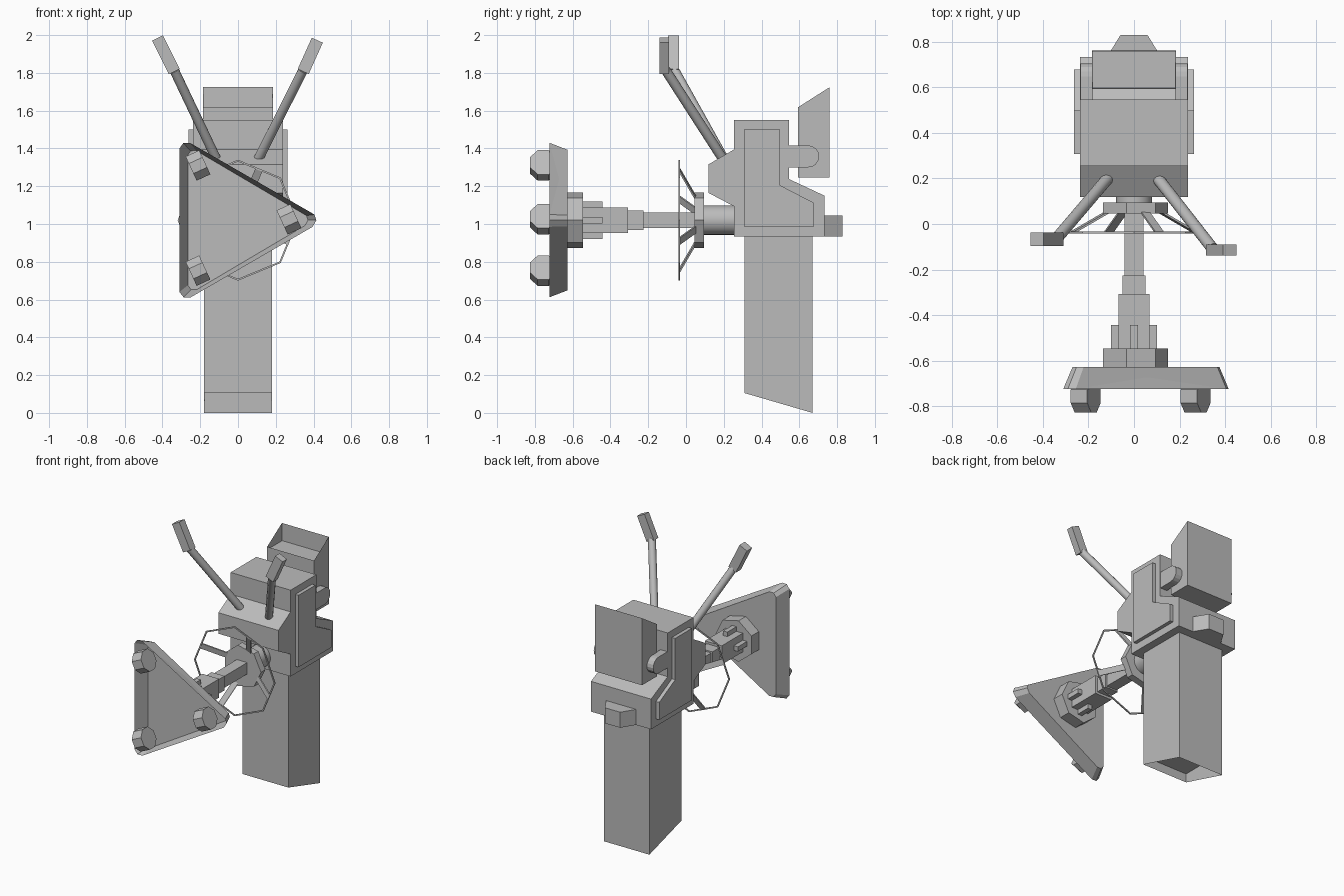
import bpy, bmesh, math
from mathutils import Vector, Matrix

if "Cube" in bpy.data.objects:
    bpy.data.objects.remove(bpy.data.objects["Cube"])

grey = bpy.data.materials.new("plain_grey")
grey.diffuse_color = (0.5, 0.5, 0.5, 1)
grey.use_nodes = True
grey.node_tree.nodes["Principled BSDF"].inputs["Base Color"].default_value = grey.diffuse_color
CZ = 1.02  # height of the dish axis


def finish(name, bm, smooth=False):
    bmesh.ops.recalc_face_normals(bm, faces=bm.faces)
    me = bpy.data.meshes.new(name)
    bm.to_mesh(me)
    bm.free()
    me.materials.append(grey)
    ob = bpy.data.objects.new(name, me)
    bpy.context.collection.objects.link(ob)
    if smooth:
        bpy.context.view_layer.objects.active = ob
        ob.select_set(True)
        bpy.ops.object.shade_smooth_by_angle(angle=math.radians(50))
        ob.select_set(False)
    return ob


def loft(bm, a, b):
    """Closed solid between two matching rings; returns the first cap."""
    va, vb = [[bm.verts.new(p) for p in ring] for ring in (a, b)]
    cap = bm.faces.new(va)
    bm.faces.new(vb[::-1])
    n = len(va)
    for i in range(n):
        j = (i + 1) % n
        bm.faces.new((va[i], vb[i], vb[j], va[j]))
    return cap


def prism_x(name, profile, x0, x1):
    """Side profile (y, z) extruded along x."""
    bm = bmesh.new()
    loft(bm, [(x0, y, z) for y, z in profile], [(x1, y, z) for y, z in profile])
    return finish(name, bm)


def box(name, x0, x1, y0, y1, z0, z1):
    return prism_x(name, [(y0, z0), (y1, z0), (y1, z1), (y0, z1)], x0, x1)


def rod(name, p, q, r, sides, smooth=False, start=0.0):
    """Regular prism from p to q."""
    p, q = Vector(p), Vector(q)
    d = (q - p).normalized()
    side = Vector((0, 0, 1)).cross(d).normalized()
    up = d.cross(side)
    offs = [r * (side * math.cos(t) + up * math.sin(t))
            for t in (start + 2 * math.pi * i / sides for i in range(sides))]
    bm = bmesh.new()
    loft(bm, [p + o for o in offs], [q + o for o in offs])
    return finish(name, bm, smooth)


def open_box(name, hx, y0, y1, z_front, z_back, z_closed, z_floor):
    """Box with a slanted open end and a level floor inside it."""
    bm = bmesh.new()
    xy = [(-hx, y0), (hx, y0), (hx, y1), (-hx, y1)]
    cap = loft(bm, [(x, y, z_front if y == y0 else z_back) for x, y in xy],
               [(x, y, z_closed) for x, y in xy])
    bmesh.ops.recalc_face_normals(bm, faces=bm.faces)
    bmesh.ops.inset_region(bm, faces=[cap], thickness=0.005)
    for v in cap.verts:
        v.co.z = z_floor
    finish(name, bm)


# Column and rear hood
open_box("column", 0.18, 0.31, 0.67, 0.105, 0.0, 0.935, 0.165)
open_box("rear_hood", 0.185, 0.593, 0.76, 1.618, 1.724, 1.245, 1.60)

# Main body with raised side panels
prism_x("body", [(0.255, 0.934), (0.733, 0.934), (0.733, 1.15), (0.545, 1.238),
                 (0.545, 1.55), (0.255, 1.55), (0.255, 1.395), (0.118, 1.315),
                 (0.118, 1.165), (0.255, 1.093)], -0.237, 0.237)
panel = [(0.308, 0.987), (0.677, 0.987), (0.677, 1.112), (0.498, 1.205),
         (0.498, 1.50), (0.308, 1.50)]
for side, s in (("left", -1), ("right", 1)):
    prism_x(side + "_panel", panel, s * 0.23, s * 0.263)
    # Rounded hinge arm holding the hood
    arm = [(0.54, 1.30), (0.54, 1.416)]
    arm += [(0.647 + 0.058 * math.sin(t), 1.358 + 0.058 * math.cos(t))
            for t in (math.pi * i / 8 for i in range(9))]
    prism_x(side + "_hinge_arm", arm, s * 0.18, s * 0.235)

# Tapered rear latch
bm = bmesh.new()
latch = [(-0.12, 0.73), (0.12, 0.73), (0.06, 0.828), (-0.06, 0.828)]
loft(bm, [(x, y, 0.934) for x, y in latch], [(x, y, 1.045) for x, y in latch])
finish("rear_latch", bm)

# Antennas: slanted rod with a flat tip
for side, base, knee, tip, y0, y1 in (
        ("left", (-0.115, 0.20, 1.345), (-0.338, -0.062, 1.815), (-0.426, 1.985), -0.096, -0.037),
        ("right", (0.108, 0.195, 1.345), (0.345, -0.108, 1.815), (0.42, 1.973), -0.139, -0.09)):
    rod(side + "_antenna_rod", base, knee, 0.026, 12, True)
    a = Vector((knee[0], knee[2] - 0.008))
    b = Vector(tip)
    d = (b - a).normalized()
    n = Vector((-d.y, d.x)) * 0.032
    ring = [a + n, a - n, b - n, b + n]
    bm = bmesh.new()
    loft(bm, [(p.x, y0, p.y) for p in ring], [(p.x, y1, p.y) for p in ring])
    finish(side + "_antenna_tip", bm)

# Neck, seven-sided flanges and stepped boom
rod("neck", (0, 0.26, CZ), (0, 0.09, CZ), 0.078, 24, True)
rod("neck_flange", (0, 0.095, CZ), (0, 0.045, CZ), 0.15, 7)
rod("dish_flange", (0, -0.545, CZ), (0, -0.632, CZ), 0.15, 7)
for i, (h, y0, y1) in enumerate(((0.041, -0.23, 0.05), (0.051, -0.31, -0.225),
                                 (0.067, -0.55, -0.308))):
    box("boom_%d" % i, -h, h, y0, y1, CZ - h, CZ + h)
box("boom_fin_wide", -0.1, 0.1, -0.55, -0.443, CZ - 0.017, CZ + 0.017)
box("boom_fin_tall", -0.017, 0.017, -0.55, -0.443, CZ - 0.1, CZ + 0.1)

# Octagonal hoop around the neck
bm = bmesh.new()
R = 0.32
rings = []
for r, y in ((R, -0.041), (R, -0.033), (R - 0.01, -0.033), (R - 0.01, -0.041)):
    rings.append([bm.verts.new((r * math.sin(i * math.pi / 4), y,
                                CZ + r * math.cos(i * math.pi / 4))) for i in range(8)])
for k in range(4):
    a, b = rings[k], rings[(k + 1) % 4]
    for i in range(8):
        j = (i + 1) % 8
        bm.faces.new((a[i], a[j], b[j], b[i]))
finish("hoop", bm)

# Four flat struts carrying the hoop
for k in range(4):
    t = math.radians(67.5 + 90 * k)
    out = Vector((math.cos(t), 0, math.sin(t)))
    wide = Vector((-out.z, 0, out.x)) * 0.02
    thin = Vector((0, 0.004, 0)) + out * 0.002
    c = Vector((0, 0, CZ))
    p, q = c + out * 0.13 + Vector((0, 0.05, 0)), c + out * 0.292 + Vector((0, -0.037, 0))
    corners = [wide + thin, wide - thin, -wide - thin, -wide + thin]
    bm = bmesh.new()
    loft(bm, [p + o for o in corners], [q + o for o in corners])
    finish("hoop_strut_%d" % k, bm)

# Triangular dish, open to the front, narrowing to the back
outline = [(-0.31, 1.40), (-0.29, 1.428), (-0.255, 1.43), (0.405, 1.05), (0.415, 1.02),
           (0.395, 0.985), (-0.25, 0.612), (-0.288, 0.612), (-0.31, 0.64)]


def shrink(x, z):
    return 0.0525 + (x - 0.0525) * 0.89, CZ + (z - CZ) * 0.91


bm = bmesh.new()
back = [shrink(x, z) for x, z in outline]
cap = loft(bm, [(x, -0.723, z) for x, z in outline], [(x, -0.628, z) for x, z in back])
bmesh.ops.recalc_face_normals(bm, faces=bm.faces)
bmesh.ops.inset_region(bm, faces=[cap], thickness=0.005)
for v in cap.verts:
    x, z = shrink(v.co.x, v.co.z)
    v.co = (x, -0.636, z)
finish("dish", bm)

# Eight-sided rollers at the dish corners
axis = Vector((0.91, 0, 0.42)).normalized() * 0.04
for i, (x, z) in enumerate(((-0.212, 1.31), (0.27, 1.025), (-0.212, 0.753))):
    c = Vector((x, -0.756, z))
    rod("roller_%d" % i, c - axis, c + axis, 0.076, 8, start=math.pi / 8)
